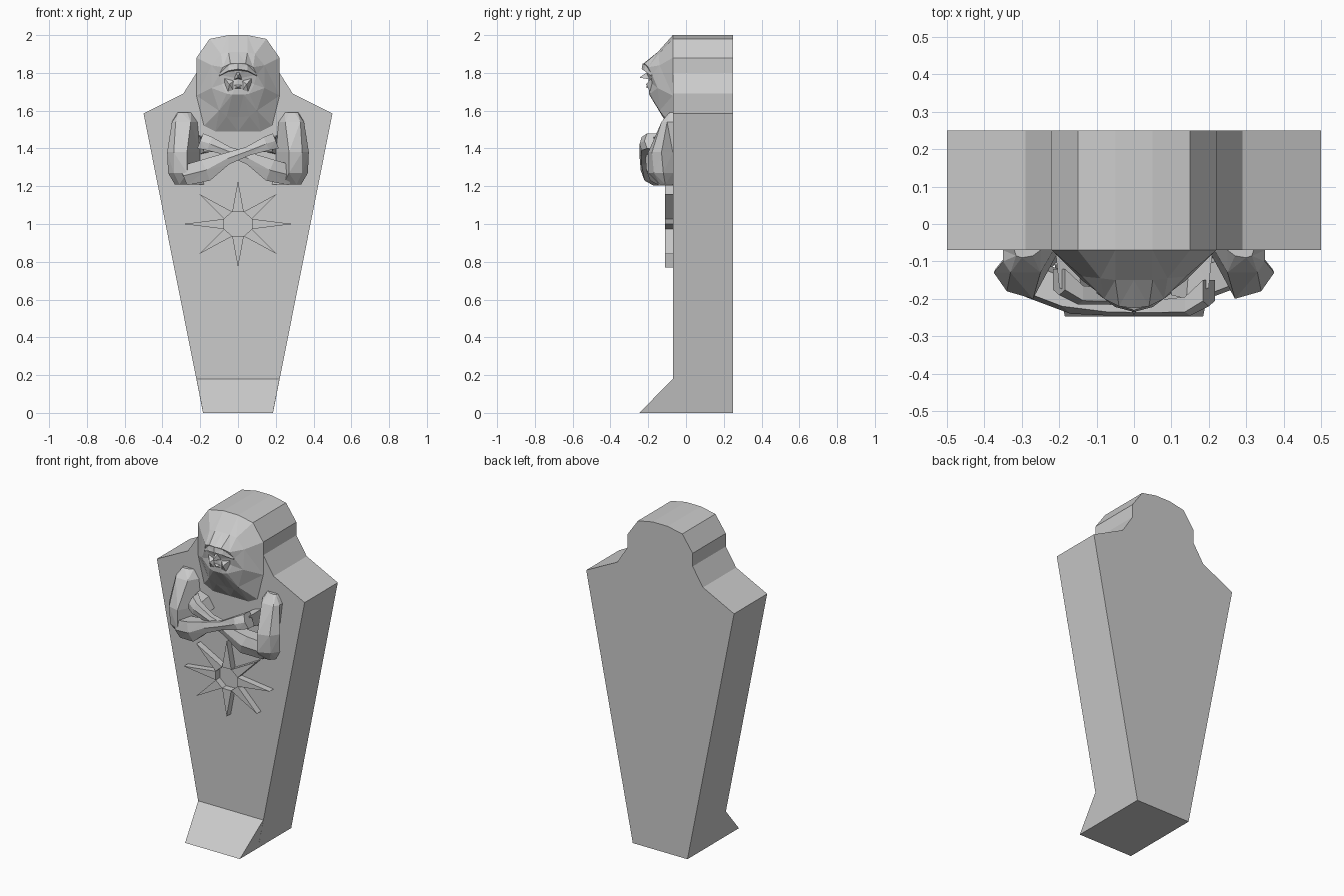
import bpy, bmesh, math
from mathutils import Vector

if "Cube" in bpy.data.objects:
    bpy.data.objects.remove(bpy.data.objects["Cube"], do_unlink=True)

FRONT, BACK = -0.07, 0.25

stone = bpy.data.materials.new("grey_stone")
stone.use_nodes = True
grey = (0.6, 0.6, 0.6, 1.0)
stone.diffuse_color = grey
stone.node_tree.nodes["Principled BSDF"].inputs["Base Color"].default_value = grey


def finish(name, bm):
    """Turn a bmesh into a flat shaded stone object."""
    bmesh.ops.recalc_face_normals(bm, faces=bm.faces)
    mesh = bpy.data.meshes.new(name)
    bm.to_mesh(mesh)
    bm.free()
    mesh.materials.append(stone)
    obj = bpy.data.objects.new(name, mesh)
    bpy.context.collection.objects.link(obj)
    return obj


def loft(name, sections, tip=None, triangulate=True):
    """Skin closed sections with equal counts; end on a flat cap or a tip."""
    bm = bmesh.new()
    rings = [[bm.verts.new(p) for p in section] for section in sections]
    count = len(rings[0])
    for low, high in zip(rings, rings[1:]):
        for i in range(count):
            j = (i + 1) % count
            bm.faces.new((low[i], low[j], high[j], high[i]))
    bm.faces.new(rings[0])
    if tip:
        point = bm.verts.new(tip)
        for i in range(count):
            bm.faces.new((rings[-1][i], rings[-1][(i + 1) % count], point))
    else:
        bm.faces.new(rings[-1])
    if triangulate:
        bmesh.ops.triangulate(bm, faces=[f for f in bm.faces if len(f.verts) == 4])
    return finish(name, bm)


def slab(name, outline, front, back):
    """Extrude an x-z outline along y."""
    return loft(name, [[(x, y, z) for x, z in outline] for y in (back, front)],
                triangulate=False)


def symmetric(half):
    """Close a half ring that starts and ends on the centre line."""
    return half + [(-p[0],) + tuple(p[1:]) for p in reversed(half[1:-1])]


# Coffin body with shoulders and rounded head end
body_half = [(0, 2), (0.05, 2), (0.15, 1.98), (0.22, 1.88), (0.22, 1.8),
             (0.29, 1.69), (0.5, 1.585), (0.185, 0), (0, 0)]
slab("coffin_body", symmetric(body_half), FRONT, BACK)

# Sloped foot block
loft("foot_block", [[(s * 0.185, FRONT, 0), (s * 0.185, -0.247, 0), (s * 0.22, FRONT, 0.18)]
                    for s in (-1, 1)], triangulate=False)

# Eight rayed star around an open centre
star_z = 1.0
for i in range(8):
    angle = i * math.pi / 4
    reach_x, reach_z = (0.29, 0.23) if i % 2 == 0 else (0.29, 0.225)
    outline = [(reach_x * math.cos(angle), star_z + reach_z * math.sin(angle))]
    for side in (1, -1):
        corner = angle + side * math.pi / 8
        outline.append((0.08 * math.cos(corner), star_z + 0.07 * math.sin(corner)))
    slab("star_ray", outline, -0.11, FRONT)

# Head with hood and long beard, as rings narrowing to the face
hood = [(x, FRONT, z) for x, z in
        [(0, 2), (0.05, 2), (0.15, 1.98), (0.22, 1.88), (0.22, 1.68),
         (0.18, 1.52), (0.12, 1.49), (0, 1.49)]]
middle = [(0, -0.15, 1.91), (0.05, -0.15, 1.91), (0.09, -0.145, 1.9), (0.14, -0.14, 1.84),
          (0.14, -0.15, 1.72), (0.1, -0.14, 1.6), (0.06, -0.125, 1.57), (0, -0.115, 1.565)]
face = [(0, -0.225, 1.85), (0.04, -0.22, 1.85), (0.08, -0.2, 1.83), (0.1, -0.18, 1.79),
        (0.085, -0.175, 1.74), (0.06, -0.19, 1.69), (0.03, -0.195, 1.685), (0, -0.195, 1.685)]
loft("head_and_beard", [symmetric(ring) for ring in (hood, middle, face)],
     tip=(0, -0.2, 1.77))

# Nose, brows and cheeks
loft("nose", [[(-0.012, -0.19, 1.815), (0.012, -0.19, 1.815),
               (0.022, -0.19, 1.765), (-0.022, -0.19, 1.765)]], tip=(0, -0.247, 1.775))
for s, side in ((1, "left"), (-1, "right")):
    loft(side + "_brow", [
        [(0, -0.2, 1.81), (0, -0.235, 1.82), (0, -0.23, 1.85)],
        [(s * 0.05, -0.19, 1.805), (s * 0.05, -0.222, 1.812), (s * 0.05, -0.215, 1.84)],
        [(s * 0.1, -0.17, 1.78), (s * 0.1, -0.185, 1.785), (s * 0.095, -0.18, 1.81)]])
    loft(side + "_cheek", [
        [(s * 0.015, -0.185, 1.765), (s * 0.085, -0.17, 1.785),
         (s * 0.055, -0.185, 1.69), (s * 0.02, -0.19, 1.7)]],
        tip=(s * 0.045, -0.212, 1.74))

# Mouth
loft("mouth", [[(-0.03, -0.19, 1.74), (0.03, -0.19, 1.74),
                (0.025, -0.19, 1.715), (-0.025, -0.19, 1.715)]], tip=(0, -0.213, 1.725))

# Upper arms: inner base, inner ridge, outer ridge, outer side, outer base
upper_arm = {
    1.59: [(0.25, FRONT), (0.27, -0.085), (0.3, -0.09), (0.315, -0.085), (0.32, FRONT)],
    1.54: [(0.215, FRONT), (0.25, -0.13), (0.33, -0.13), (0.35, -0.1), (0.35, FRONT)],
    1.38: [(0.2, FRONT), (0.27, -0.2), (0.34, -0.18), (0.375, -0.13), (0.33, FRONT)],
    1.27: [(0.2, FRONT), (0.27, -0.2), (0.34, -0.17), (0.37, -0.12), (0.33, FRONT)],
    1.21: [(0.18, FRONT), (0.24, -0.14), (0.31, -0.14), (0.335, -0.11), (0.3, FRONT)],
}
# Forearms: centre path with half height and half depth
forearm = [((0.29, -0.13, 1.255), 0.05, 0.05), ((0.17, -0.175, 1.285), 0.055, 0.05),
           ((0.06, -0.205, 1.345), 0.03, 0.025), ((-0.05, -0.21, 1.385), 0.022, 0.02),
           ((-0.15, -0.205, 1.425), 0.035, 0.025), ((-0.2, -0.17, 1.44), 0.04, 0.035)]
for s, side in ((1, "left"), (-1, "right")):
    loft(side + "_upper_arm",
         [[(s * x, y, z) for x, y in ring] for z, ring in upper_arm.items()])
    lift = 0.015 * s
    sections = []
    for centre, high, deep in forearm:
        c = Vector((s * centre[0], centre[1] + lift, centre[2]))
        lean = s * high * 0.4
        sections.append([c + Vector(offset) for offset in
                         ((lean, deep, high), (lean, -deep * 0.6, high),
                          (0, -deep, 0), (-lean, -deep * 0.6, -high), (-lean, deep, -high))])
    loft(side + "_forearm", sections)
    # Hand resting on the opposite side of the chest
    loft(side + "_hand", [
        [(-s * 0.11, FRONT, 1.39), (-s * 0.2, FRONT, 1.37),
         (-s * 0.21, FRONT, 1.47), (-s * 0.15, FRONT, 1.45)],
        [(-s * 0.1, -0.19, 1.38), (-s * 0.18, -0.16, 1.38),
         (-s * 0.2, -0.17, 1.46), (-s * 0.14, -0.2, 1.44)]])
